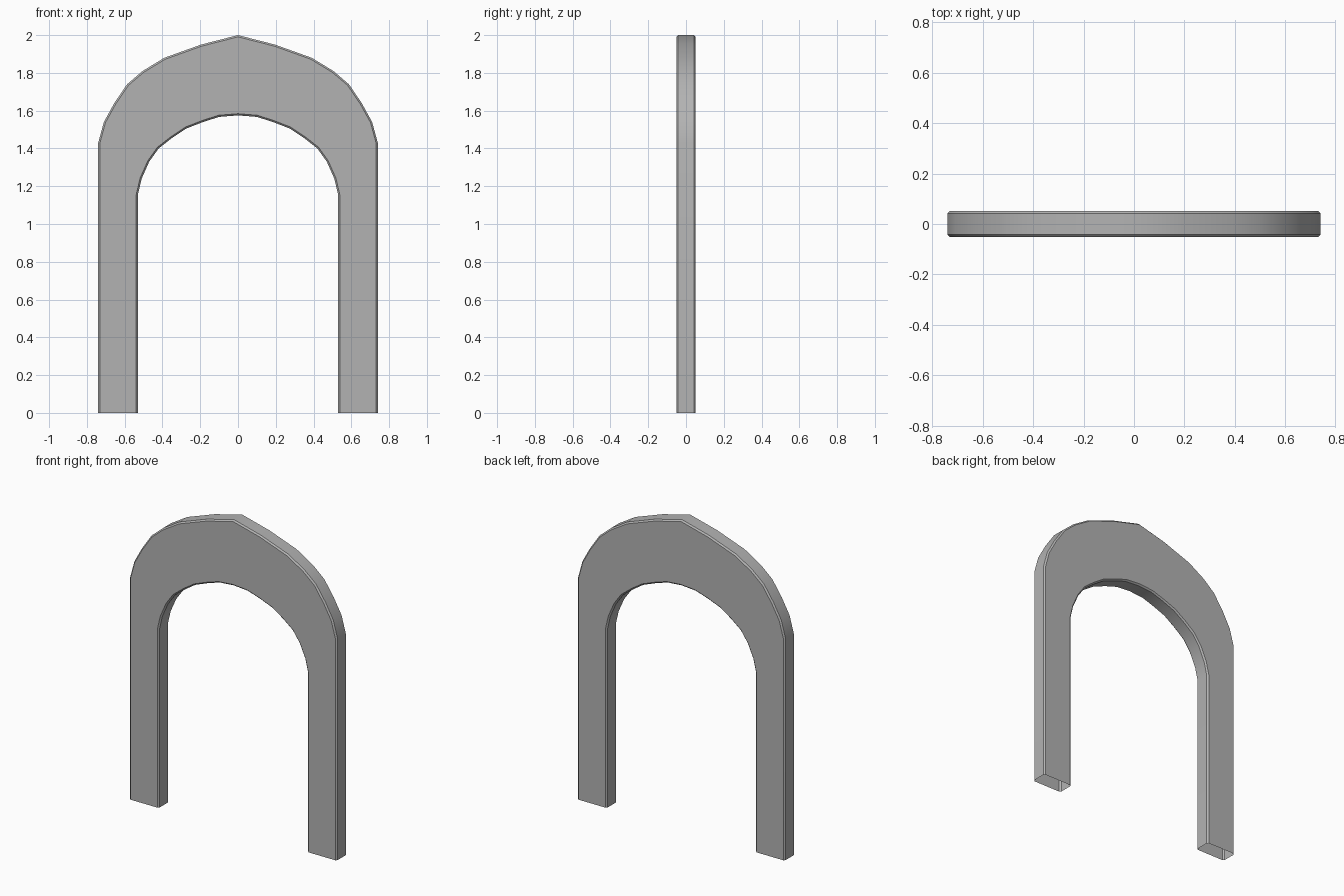
import bpy
import bmesh

default = bpy.data.objects.get("Cube")
if default:
    bpy.data.objects.remove(default, do_unlink=True)

HALF_DEPTH = 0.051
CHAMFER = 0.009

# Right half of the profile, from the foot up to the crown
outer = [(0.74, 0), (0.74, 1.43), (0.71, 1.54), (0.655, 1.64), (0.587, 1.74),
         (0.505, 1.81), (0.39, 1.88), (0.195, 1.95), (0, 2.0)]
inner = [(0.53, 0), (0.53, 1.155), (0.51, 1.24), (0.47, 1.33), (0.42, 1.4),
         (0.35, 1.455), (0.275, 1.505), (0.185, 1.54), (0.1, 1.567), (0, 1.575)]


def mirrored(half):
    """Complete a half outline across x = 0."""
    return half + [(-x, z) for x, z in reversed(half[:-1])]


# Stone grey material
grey = bpy.data.materials.new("stone_grey")
grey.use_nodes = True
colour = (0.45, 0.45, 0.45, 1)
grey.diffuse_color = colour
grey.node_tree.nodes["Principled BSDF"].inputs["Base Color"].default_value = colour

# Arch outline extruded through its depth
bm = bmesh.new()
outline = mirrored(outer) + mirrored(inner)[::-1]
front = bm.faces.new([bm.verts.new((x, -HALF_DEPTH, z)) for x, z in outline])
extruded = bmesh.ops.extrude_face_region(bm, geom=[front], use_keep_orig=True)
for v in extruded["geom"]:
    if isinstance(v, bmesh.types.BMVert):
        v.co.y = HALF_DEPTH
bmesh.ops.recalc_face_normals(bm, faces=bm.faces[:])

# Chamfer along the front and back rims, leaving the feet square
rims = [e for e in bm.edges
        if abs(e.verts[0].co.y - e.verts[1].co.y) < 0.001
        and max(v.co.z for v in e.verts) > 0.001]
bmesh.ops.bevel(bm, geom=rims, offset=CHAMFER, offset_type='OFFSET',
                segments=1, profile=0.5, affect='EDGES')

# Open undersides of the feet
feet = [f for f in bm.faces if max(v.co.z for v in f.verts) < 0.001]
bmesh.ops.delete(bm, geom=feet, context='FACES')

mesh = bpy.data.meshes.new("arch_frame")
bm.to_mesh(mesh)
bm.free()
mesh.materials.append(grey)
arch = bpy.data.objects.new("arch_frame", mesh)
bpy.context.collection.objects.link(arch)

# Smooth curve with crisp chamfer edges
bpy.ops.object.select_all(action='DESELECT')
arch.select_set(True)
bpy.context.view_layer.objects.active = arch
bpy.ops.object.shade_smooth_by_angle(angle=0.55)
